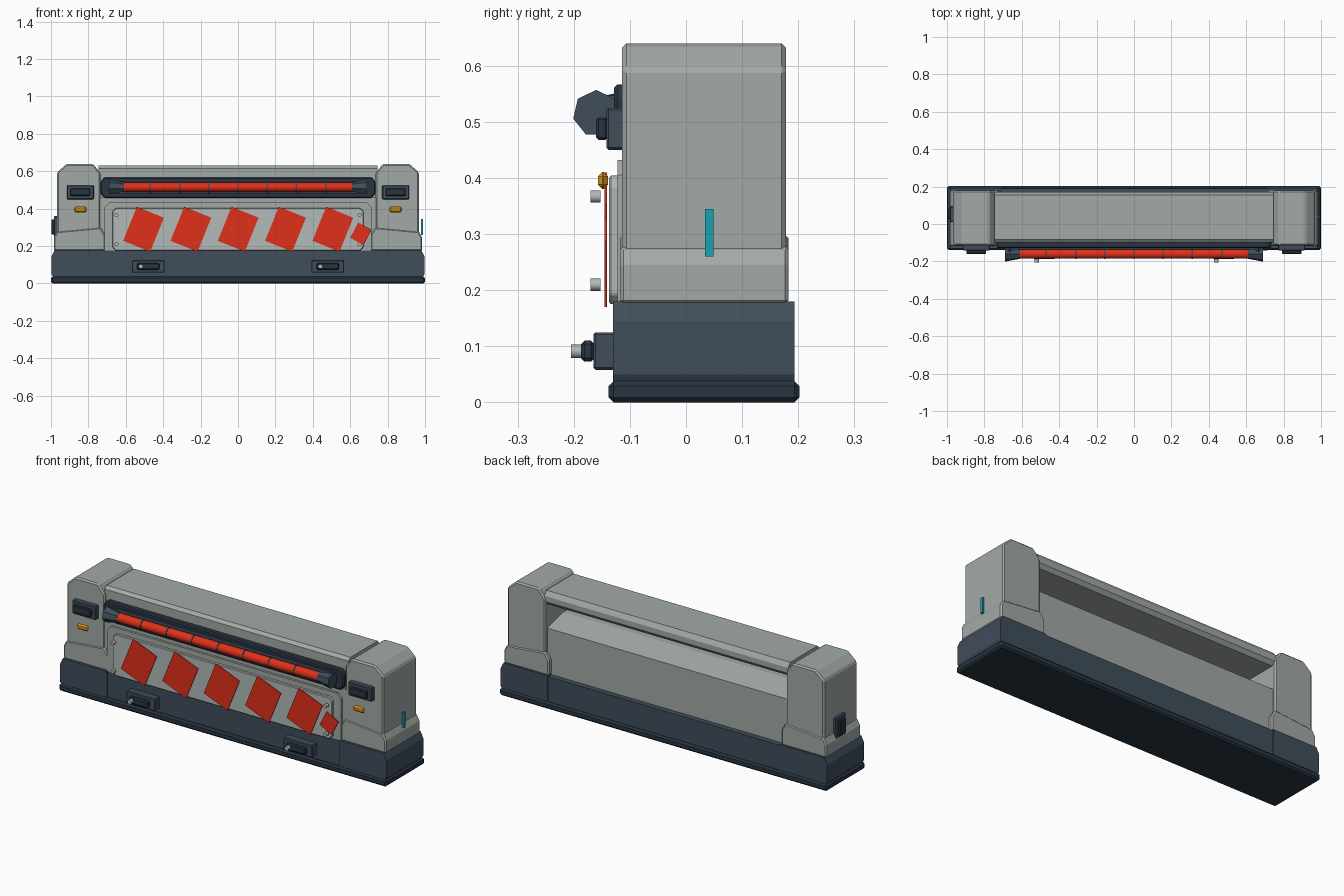
import bpy, bmesh, math
from mathutils import Vector

if "Cube" in bpy.data.objects:
    bpy.data.objects.remove(bpy.data.objects["Cube"])


def material(name, rgb):
    m = bpy.data.materials.new(name)
    m.diffuse_color = (*rgb, 1)
    m.use_nodes = True
    m.node_tree.nodes["Principled BSDF"].inputs["Base Color"].default_value = m.diffuse_color
    return m


SHELL = material("shell_grey", (0.36, 0.40, 0.38))
PLATE = material("light_grey", (0.44, 0.49, 0.47))
SLATE = material("slate", (0.05, 0.075, 0.105))
NAVY = material("navy", (0.022, 0.035, 0.055))
RED = material("red", (0.75, 0.03, 0.01))
AMBER = material("amber", (0.75, 0.32, 0.01))
TEAL = material("teal", (0.01, 0.36, 0.45))


def prism(name, pts, axis, a, b, mat, bevel=0):
    """Extrude a profile along an axis: x takes (y,z), y takes (x,z)."""
    bm = bmesh.new()
    place = (lambda p, t: (t, *p)) if axis == "x" else (lambda p, t: (p[0], t, p[1]))
    lo = [bm.verts.new(place(p, a)) for p in pts]
    hi = [bm.verts.new(place(p, b)) for p in pts]
    bm.faces.new(lo)
    bm.faces.new(hi[::-1])
    n = len(pts)
    for i in range(n):
        j = (i + 1) % n
        bm.faces.new((lo[i], hi[i], hi[j], lo[j]))
    bmesh.ops.recalc_face_normals(bm, faces=bm.faces)
    me = bpy.data.meshes.new(name)
    bm.to_mesh(me)
    bm.free()
    ob = bpy.data.objects.new(name, me)
    bpy.context.collection.objects.link(ob)
    me.materials.append(mat)
    if bevel:
        mod = ob.modifiers.new("bevel", "BEVEL")
        mod.width, mod.segments, mod.limit_method = bevel, 1, "ANGLE"
    return ob


def box(name, x, y, z, mat, bevel=0):
    pts = [(x[0], z[0]), (x[1], z[0]), (x[1], z[1]), (x[0], z[1])]
    return prism(name, pts, "y", *y, mat, bevel)


def cut_rect(x, z, cx, cz):
    """Rectangle profile centred on x=0 with cut corners."""
    a, b = z
    return [(-x + cx, a), (x - cx, a), (x, a + cz), (x, b - cz),
            (x - cx, b), (-x + cx, b), (-x, b - cz), (-x, a + cz)]


def rod(name, start, end, r1, r2, sides, mat):
    start, end = Vector(start), Vector(end)
    d = end - start
    bpy.ops.mesh.primitive_cone_add(vertices=sides, radius1=r1, radius2=r2, depth=d.length,
                                    location=(start + end) / 2,
                                    rotation=d.to_track_quat("Z", "Y").to_euler())
    ob = bpy.context.object
    ob.name = name
    ob.data.materials.append(mat)
    if sides > 8:
        bpy.ops.object.shade_smooth_by_angle(angle=math.radians(40))
    return ob


# Foot and base
box("foot_plinth", (-1, 1), (-0.138, 0.202), (0, 0.038), NAVY, 0.009)
box("base_middle", (-0.72, 0.72), (-0.124, 0.19), (0.03, 0.175), SLATE)

for s, side in ((-1, "left"), (1, "right")):
    # Base ends with sloped shoulders
    end = [(0.71, 0.03), (0.985, 0.03), (0.997, 0.05), (0.997, 0.145), (0.98, 0.18), (0.71, 0.18)]
    prism(f"base_end_{side}", [(s * x, z) for x, z in end], "y", -0.13, 0.193, SLATE)
    # End towers and their wider skirts
    tower = [(0.967, 0.175), (0.967, 0.595), (0.915, 0.64), (0.775, 0.64),
             (0.735, 0.59), (0.735, 0.175)]
    prism(f"tower_{side}", [(s * x, z) for x, z in tower], "y", -0.114, 0.178, SHELL, 0.008)
    skirt = [(0.985, 0.175), (0.985, 0.245), (0.967, 0.278), (0.735, 0.30), (0.71, 0.26), (0.71, 0.175)]
    prism(f"tower_skirt_{side}", [(s * x, z) for x, z in skirt], "y", -0.118, 0.183, SHELL, 0.007)
    # Tower vents and amber indicators
    vx = s * 0.843
    box(f"vent_frame_{side}", (vx - 0.072, vx + 0.072), (-0.142, -0.11), (0.45, 0.525), SLATE, 0.004)
    box(f"vent_block_{side}", (vx - 0.053, vx + 0.053), (-0.16, -0.14), (0.468, 0.508), NAVY, 0.004)
    ind = box(f"indicator_{side}", (vx - 0.034, vx + 0.034), (-0.157, -0.139), (0.38, 0.411), AMBER, 0.008)
    # Base latches with an off-centre pin
    lx = s * 0.48
    box(f"latch_frame_{side}", (lx - 0.088, lx + 0.088), (-0.165, -0.12), (0.058, 0.125), SLATE, 0.004)
    box(f"latch_block_{side}", (lx - 0.06, lx + 0.06), (-0.187, -0.163), (0.073, 0.11), NAVY, 0.006)
    rod(f"latch_pin_{side}", (lx - 0.04, -0.18, 0.091), (lx - 0.04, -0.205, 0.091),
        0.012, 0.012, 12, PLATE)
    # Panel screws
    for z, level in ((0.21, "low"), (0.367, "high")):
        rod(f"panel_screw_{side}_{level}", (s * 0.65, -0.152, z), (s * 0.65, -0.17, z),
            0.011, 0.011, 12, PLATE)
    # Flared lamp end caps
    rod(f"lamp_cap_{side}", (s * 0.61, -0.16, 0.515), (s * 0.69, -0.16, 0.515), 0.027, 0.042, 7, SLATE)
    rod(f"lamp_mount_{side}", (s * 0.665, -0.16, 0.518), (s * 0.665, -0.1, 0.525), 0.026, 0.03, 6, NAVY)

# Lower body with sloped top, and recess wall behind the lamp
prism("lower_body", [(-0.11, 0.17), (0.16, 0.17), (0.16, 0.425), (0.02, 0.46), (-0.11, 0.46)],
      "x", -0.74, 0.74, SHELL)
box("recess_wall", (-0.74, 0.74), (-0.1, -0.06), (0.42, 0.6), SHELL)

# Top beam
prism("top_beam", [(-0.1, 0.555), (0.155, 0.555), (0.172, 0.575), (0.172, 0.605), (0.155, 0.63),
                   (-0.083, 0.63), (-0.1, 0.615)], "x", -0.745, 0.745, SHELL)

# Lamp housing, tube and rings
prism("lamp_housing", cut_rect(0.735, (0.457, 0.567), 0.02, 0.025), "y", -0.128, -0.085, NAVY, 0.006)
prism("lamp_reflector", cut_rect(0.69, (0.48, 0.547), 0.015, 0.015), "y", -0.137, -0.125, SLATE)
rod("lamp_tube", (-0.62, -0.16, 0.515), (0.62, -0.16, 0.515), 0.025, 0.025, 16, RED)
for i in range(-3, 4):
    x = i * 0.156
    rod(f"lamp_ring_{i + 4}", (x - 0.004, -0.16, 0.515), (x + 0.004, -0.16, 0.515),
        0.0275, 0.0275, 16, SLATE)

# Front panel: backing and raised plate
backing = [(-0.715, 0.17), (0.715, 0.17), (0.715, 0.405), (0.69, 0.432), (-0.69, 0.432), (-0.715, 0.405)]
prism("panel_backing", backing, "y", -0.122, -0.1, SHELL)
prism("panel_plate", cut_rect(0.67, (0.175, 0.404), 0.018, 0.018), "y", -0.137, -0.115, PLATE, 0.003)


# Slanted red warning tiles
def tile(name, cx, cz, w, h, deg):
    c, s = math.cos(math.radians(deg)), math.sin(math.radians(deg))
    pts = [(cx + c * u - s * v, cz + s * u + c * v)
           for u, v in ((-w, -h), (w, -h), (w, h), (-w, h))]
    prism(name, pts, "y", -0.145, -0.141, RED)


for i in range(5):
    tile(f"warning_tile_{i + 1}", -0.505 + 0.253 * i, 0.29, 0.078, 0.098, -22)
tile("warning_tile_small", 0.657, 0.266, 0.041, 0.046, -27)

# Side details: teal strip on the right, stepped socket on the left
box("side_strip", (0.979, 0.99), (0.034, 0.049), (0.26, 0.345), TEAL)
box("socket_frame", (-0.985, -0.955), (0.01, 0.095), (0.245, 0.36), SLATE, 0.004)
box("socket_block", (-0.998, -0.98), (0.027, 0.078), (0.262, 0.343), NAVY, 0.004)
